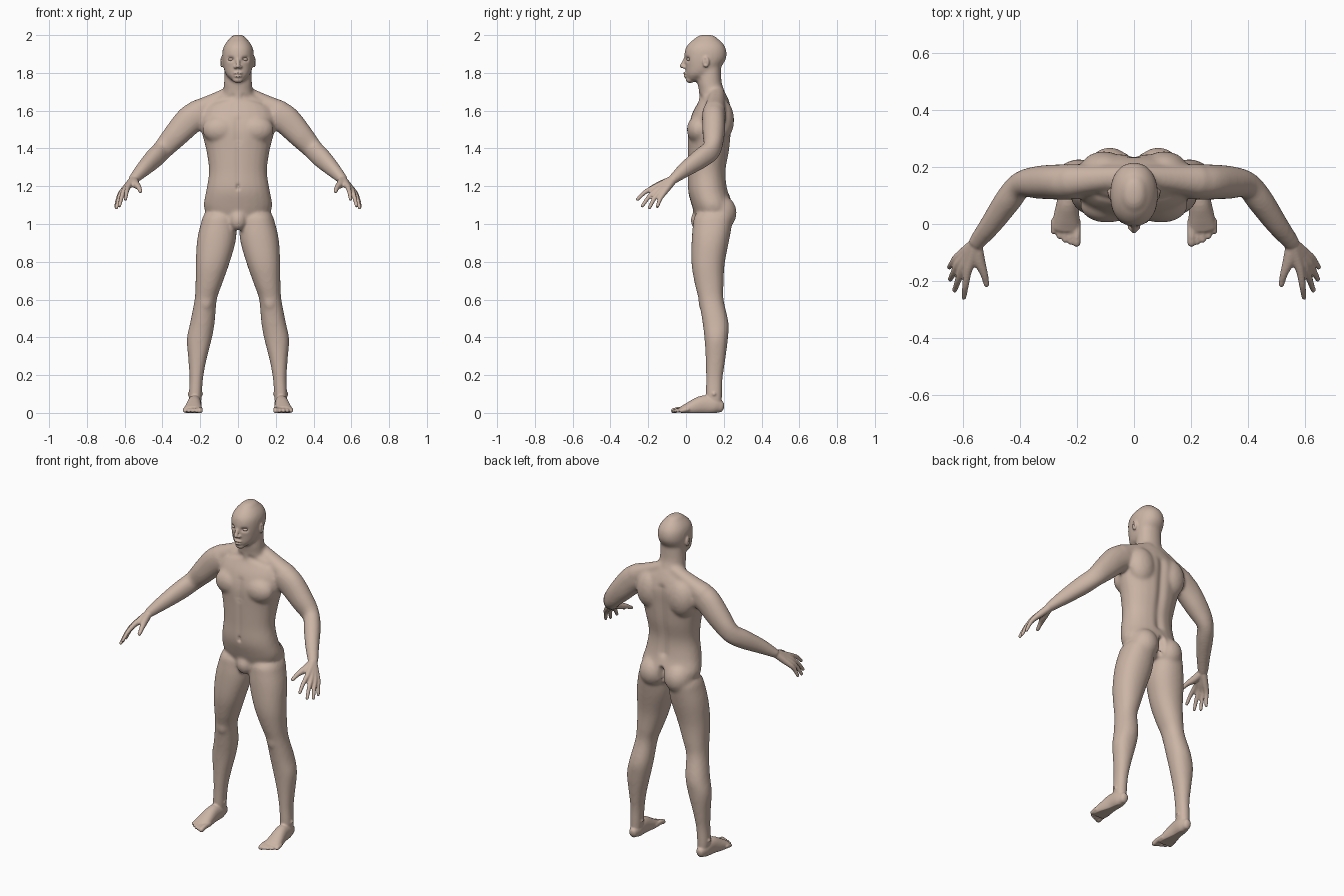
import bpy, bmesh, math
from mathutils import Vector, Matrix

cube = bpy.data.objects.get("Cube")
if cube:
    bpy.data.objects.remove(cube)

skin = bpy.data.materials.new("skin")
skin.use_nodes = True
skin.diffuse_color = (0.6, 0.46, 0.38, 1)
skin.node_tree.nodes["Principled BSDF"].inputs["Base Color"].default_value = skin.diffuse_color
X, Y, Z = Vector((1, 0, 0)), Vector((0, 1, 0)), Vector((0, 0, 1))
SIDES = 24


def spline(points, steps=4):
    """Smooth in-between points through a list of x, y, z, radius, radius."""
    p = [Vector(q) for q in points]
    p = [p[0] * 2 - p[1]] + p + [p[-1] * 2 - p[-2]]
    out = []
    for a, b, c, d in zip(p, p[1:], p[2:], p[3:]):
        for i in range(steps):
            t = i / steps
            out.append((b * 2 + (c - a) * t + (a * 2 - b * 5 + c * 4 - d) * t ** 2
                        + (b * 3 - a - c * 3 + d) * t ** 3) / 2)
    return out + [p[-2]]


def tube(bm, points, level=False, cap=1.0, mirror=True):
    """Rounded limb; level rings lie flat, others follow the path."""
    rings = [(Vector(q[:3]), q[3], q[4]) for q in spline(points)]
    first, last = rings[0], rings[-1]
    d0 = (first[0] - rings[1][0]).normalized()
    d1 = (last[0] - rings[-2][0]).normalized()

    def dome(ring, d):
        c, a, b = ring
        return [(c + d * min(a, b) * cap * math.sin(t), a * math.cos(t), b * math.cos(t))
                for t in (0.4, 0.8, 1.2, 1.5)]
    rings = dome(first, d0)[::-1] + rings + dome(last, d1)
    for side in ((1, -1) if mirror else (1,)):
        loops = []
        for i, (c, a, b) in enumerate(rings):
            u, v = X, Y
            if not level:
                d = (rings[min(i + 1, len(rings) - 1)][0] - rings[max(i - 1, 0)][0]).normalized()
                u = d.cross(Z).normalized()
                v = u.cross(d)
            loop = []
            for k in range(SIDES):
                t = math.tau * k / SIDES
                cs, sn = (math.copysign(abs(f) ** 0.92, f) for f in (math.cos(t), math.sin(t)))
                q = c + u * a * cs + v * b * sn
                loop.append(bm.verts.new((q.x * side, q.y, q.z)))
            loops.append(loop)
        for l, m in zip(loops, loops[1:]):
            for k in range(SIDES):
                n = (k + 1) % SIDES
                bm.faces.new((l[k], l[n], m[n], m[k]))
        bm.faces.new(loops[0])
        bm.faces.new(loops[-1])


def blob(bm, centre, size, mirror=True):
    for side in ((1, -1) if mirror else (1,)):
        c = Vector((centre[0] * side, centre[1], centre[2]))
        bmesh.ops.create_uvsphere(bm, u_segments=20, v_segments=12, radius=1,
                                  matrix=Matrix.Translation(c) @ Matrix.Diagonal((*size, 1)))


def make_object(name, bm):
    bmesh.ops.recalc_face_normals(bm, faces=bm.faces)
    mesh = bpy.data.meshes.new(name)
    bm.to_mesh(mesh)
    bm.free()
    obj = bpy.data.objects.new(name, mesh)
    bpy.context.collection.objects.link(obj)
    mesh.materials.append(skin)
    return obj


def fuse(obj, voxel, repeats):
    """Melt overlapping parts into one skin and relax it."""
    m = obj.modifiers.new("fuse", 'REMESH')
    m.mode, m.voxel_size = 'VOXEL', voxel
    s = obj.modifiers.new("relax", 'SMOOTH')
    s.factor, s.iterations = 0.5, repeats
    bpy.context.view_layer.update()
    mesh = bpy.data.meshes.new_from_object(obj.evaluated_get(bpy.context.evaluated_depsgraph_get()))
    obj.modifiers.clear()
    obj.data = mesh


# Large masses: torso, neck, head
bm = bmesh.new()
tube(bm, [(0, .145, 1.04, .165, .095), (0, .138, 1.1, .182, .108), (0, .116, 1.18, .168, .106),
          (0, .111, 1.28, .154, .101), (0, .12, 1.39, .168, .111), (0, .125, 1.5, .195, .116),
          (0, .138, 1.58, .195, .108), (0, .147, 1.64, .16, .085), (0, .15, 1.68, .1, .066)],
     level=True, cap=.4, mirror=False)
tube(bm, [(0, .15, 1.62, .09, .08), (0, .137, 1.7, .078, .068), (0, .125, 1.75, .074, .064),
          (0, .125, 1.83, .07, .06)], level=True, mirror=False)
tube(bm, [(0, .048, 1.768, .04, .044), (0, .068, 1.79, .063, .07), (0, .09, 1.83, .078, .094),
          (0, .102, 1.88, .084, .112), (0, .104, 1.93, .08, .107), (0, .106, 1.965, .06, .082),
          (0, .107, 1.982, .042, .058)], level=True, cap=.5, mirror=False)

# Shoulders and arms
tube(bm, [(.04, .165, 1.69, .04, .04), (.14, .157, 1.633, .05, .053), (.22, .15, 1.59, .06, .065)])
tube(bm, [(.2, .148, 1.585, .062, .075), (.255, .147, 1.55, .062, .077), (.33, .146, 1.47, .058, .067),
          (.395, .138, 1.398, .046, .055), (.44, .085, 1.352, .047, .054),
          (.5, 0, 1.292, .039, .042), (.555, -.07, 1.235, .029, .026)], cap=.6)

# Legs
tube(bm, [(.1, .145, 1.03, .09, .105), (.113, .13, .92, .103, .1), (.135, .117, .79, .089, .088),
          (.155, .123, .68, .07, .076), (.171, .133, .6, .059, .066), (.188, .156, .48, .065, .069),
          (.205, .16, .39, .066, .062), (.215, .156, .28, .048, .052), (.221, .15, .18, .036, .044),
          (.226, .148, .09, .035, .043), (.226, .15, .04, .03, .04)], level=True, cap=.6)

# Muscle masses: chest, shoulder blades, buttocks, groin, kneecaps
blob(bm, (.095, .066, 1.5), (.095, .062, .075))
blob(bm, (.105, .19, 1.55), (.085, .065, .11))
blob(bm, (.085, .183, 1.06), (.082, .086, .092))
blob(bm, (0, .065, 1.02), (.045, .04, .055), mirror=False)
blob(bm, (.17, .09, .59), (.035, .025, .05))
body = make_object("body", bm)
fuse(body, .009, 9)

# Fine parts are added to the relaxed masses
bm = bmesh.new()
bm.from_mesh(body.data)
bpy.data.objects.remove(body)

# Hand: each finger runs from the wrist through its knuckle to the tip
wrist = Vector((.552, -.066, 1.237))
fingers = [((.583, -.168, 1.194), (.597, -.265, 1.125)), ((.602, -.157, 1.178), (.63, -.238, 1.088)),
           ((.616, -.141, 1.167), (.646, -.198, 1.079)), ((.622, -.12, 1.16), (.649, -.154, 1.087))]
for knuckle, tip in fingers:
    k, t = Vector(knuckle), Vector(tip)
    start, bend = wrist.lerp(k, .15), k.lerp(t, .5) + Z * .009
    tube(bm, [(*start, .021, .021), (*wrist.lerp(k, .6), .018, .018), (*k, .0145, .0145),
              (*bend, .0115, .0115), (*t.lerp(k, .08), .009, .009)])
tube(bm, [(*wrist, .02, .02), (.543, -.125, 1.212, .021, .021), (.526, -.172, 1.195, .014, .014),
          (.516, -.212, 1.173, .01, .01)])

# Foot: heel to ball, then toes
tube(bm, [(.226, .185, .032, .024, .03), (.227, .15, .04, .035, .045), (.231, .09, .042, .037, .05),
          (.236, .03, .026, .045, .038), (.239, -.015, .015, .05, .024)], cap=.7)
for i in range(5):
    x, tip, r = .201 + .02 * i, -.066 + .009 * i * i / 3.6, .0105 if i else .0145
    tube(bm, [(x, .01, .018, r, r), (x, tip + .03, .018, r, r), (x, tip, .011, r, r)])
blob(bm, (.226, .148, .1), (.042, .02, .02))

# Face: nose, lips, chin, brow, ears
tube(bm, [(0, .004, 1.885, .009, .009), (0, -.01, 1.86, .01, .01), (0, -.021, 1.836, .012, .012)],
     mirror=False)
blob(bm, (.013, -.009, 1.831), (.01, .013, .009))
blob(bm, (0, .004, 1.798), (.026, .02, .008), mirror=False)
blob(bm, (0, .005, 1.783), (.022, .02, .008), mirror=False)
blob(bm, (0, .022, 1.764), (.028, .024, .018), mirror=False)
tube(bm, [(.012, .008, 1.893, .009, .009), (.038, .014, 1.898, .009, .009), (.06, .036, 1.89, .008, .008)])
blob(bm, (.085, .106, 1.858), (.011, .018, .03))
blob(bm, (.055, .05, 1.845), (.016, .022, .016))
body = make_object("body", bm)
fuse(body, .005, 4)

# Carved hollows: start, end, width, depth
hollows = [((.034, -.002, 1.873), (.046, .01, 1.873), .012, .011),   # eye sockets
           ((0, -.016, 1.79), (.02, -.006, 1.789), .004, .004),      # mouth
           ((.095, .1, 1.87), (.095, .102, 1.85), .008, .007),       # ears
           ((0, .25, 1.6), (0, .22, 1.2), .025, .012),               # spine
           ((0, .25, 1.11), (0, .22, .99), .014, .035),              # buttock cleft
           ((0, .01, 1.55), (0, .01, 1.45), .022, .007),             # breastbone
           ((0, .01, 1.42), (0, .01, 1.22), .015, .004),             # belly line
           ((0, .01, 1.2), (0, .01, 1.19), .011, .01),               # navel
           ((.03, .07, 1.675), (.13, .09, 1.65), .016, .005)]        # collarbones
normals = [v.normal.copy() for v in body.data.vertices]
for start, end, width, depth in hollows:
    a, b = Vector(start), Vector(end)
    ab = b - a
    low, high = min(a.z, b.z) - width * 3, max(a.z, b.z) + width * 3
    for v, n in zip(body.data.vertices, normals):
        if low < v.co.z < high:
            p = Vector((abs(v.co.x), v.co.y, v.co.z))
            t = max(0, min(1, (p - a).dot(ab) / ab.length_squared))
            gap = (p - a - ab * t).length / width
            if gap < 3:
                v.co -= n * depth * math.exp(-gap * gap)

# Soles stand flat on the floor
for v in body.data.vertices:
    v.co.z = max(v.co.z, 0)
objects = [body]

# Eyes
for side, name in ((1, "left_eye"), (-1, "right_eye")):
    bm = bmesh.new()
    blob(bm, (.037 * side, .017, 1.872), (.015, .014, .009), mirror=False)
    objects.append(make_object(name, bm))
for obj in objects:
    for f in obj.data.polygons:
        f.use_smooth = True
